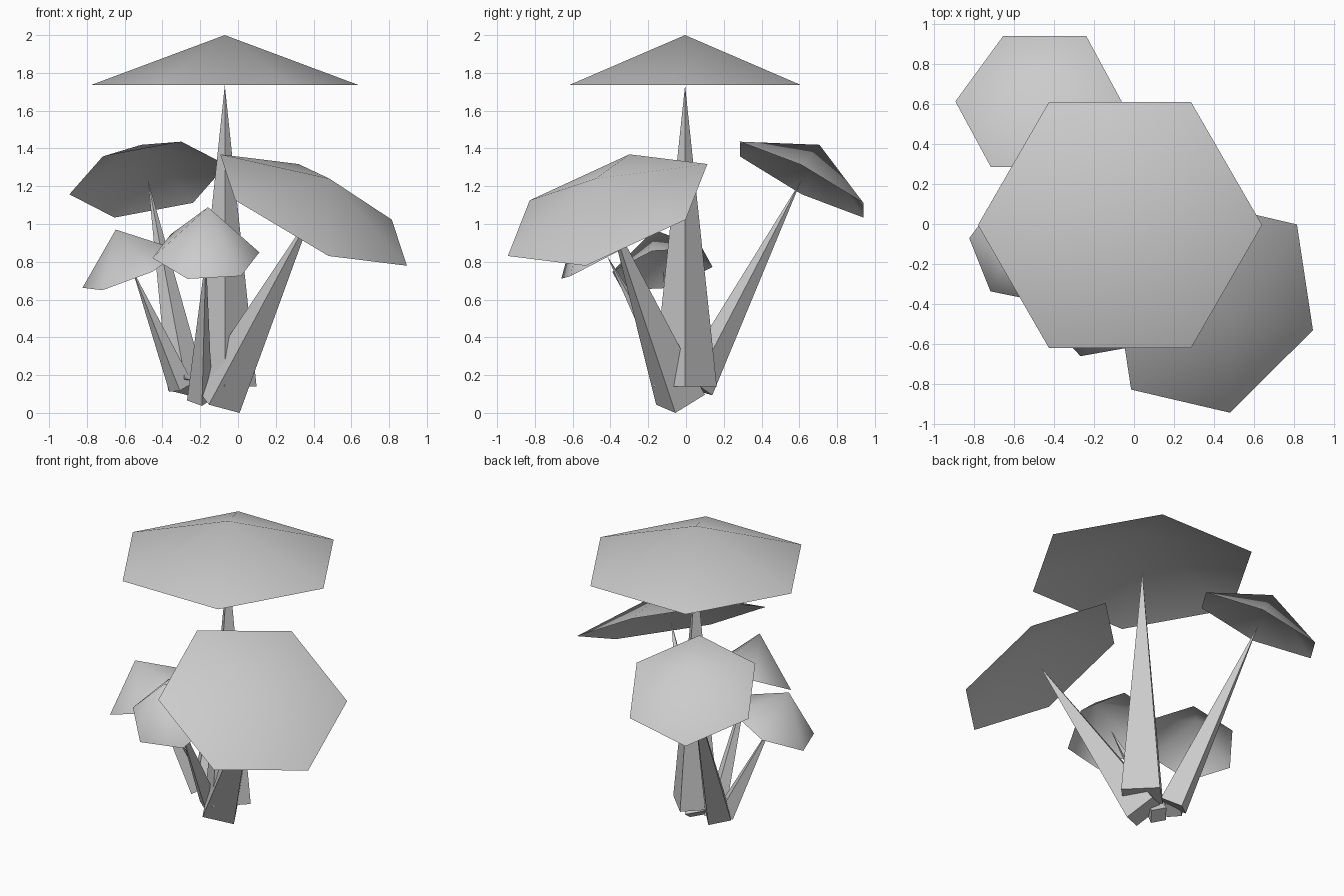
import bpy
import math
from mathutils import Matrix, Vector

cube = bpy.data.objects.get("Cube")
if cube:
    bpy.data.objects.remove(cube, do_unlink=True)

# One plain material for everything
grey = bpy.data.materials.new("plain_grey")
colour = (0.6, 0.6, 0.6, 1.0)
grey.use_nodes = True
grey.diffuse_color = colour
grey.node_tree.nodes["Principled BSDF"].inputs["Base Color"].default_value = colour


def add_cone(name, sides, radius, base_z, tip_z, closed, smooth, matrix):
    """Pointed cone with its first rim corner on local +x."""
    rim = [(radius * math.cos(math.tau * i / sides),
            radius * math.sin(math.tau * i / sides), base_z) for i in range(sides)]
    faces = [(i, (i + 1) % sides, sides) for i in range(sides)]
    if closed:
        faces.append(tuple(reversed(range(sides))))
    mesh = bpy.data.meshes.new(name)
    mesh.from_pydata(rim + [(0, 0, tip_z)], [], faces)
    mesh.materials.append(grey)
    for face in mesh.polygons:
        face.use_smooth = smooth
    obj = bpy.data.objects.new(name, mesh)
    bpy.context.collection.objects.link(obj)
    obj.matrix_world = matrix
    return obj


def add_mushroom(name, centre, axis, corner, radius, height, length):
    """Open six-sided cap over a four-sided spike stem that meets the rim plane."""
    z = Vector(axis).normalized()
    x = Vector(corner)
    x = (x - z * x.dot(z)).normalized()
    y = z.cross(x)
    matrix = Matrix.Translation(centre) @ Matrix((x, y, z)).transposed().to_4x4()
    add_cone(name + "_cap", 6, radius, 0, height, False, True, matrix)
    add_cone(name + "_stem", 4, radius * 0.237, -length, 0, True, False, matrix)


# Tall upright mushroom
add_mushroom("tall", (-0.07, -0.005, 1.735), (0, 0, 1), (1, 0, 0), 0.71, 0.265, 1.595)
# Large mushroom leaning to the front left
add_mushroom("front_left", (0.40, -0.415, 1.074), (0.427, -0.324, 0.843),
             (0.49, -0.115, -0.29), 0.587, 0.197, 1.19)
# Medium mushroom leaning back
add_mushroom("back", (-0.477, 0.612, 1.235), (-0.164, 0.45, 0.878),
             (-0.42, 0, -0.08), 0.423, 0.21, 1.25)
# Small mushroom leaning forward
add_mushroom("small_front", (-0.17, -0.42, 0.835), (0.038, -0.474, 0.88),
             (-0.28, -0.05, -0.015), 0.288, 0.289, 0.87)
# Small mushroom leaning to the right
add_mushroom("small_right", (-0.56, -0.125, 0.76), (-0.375, -0.194, 0.906),
             (-0.27, 0.055, -0.10), 0.286, 0.232, 0.69)
